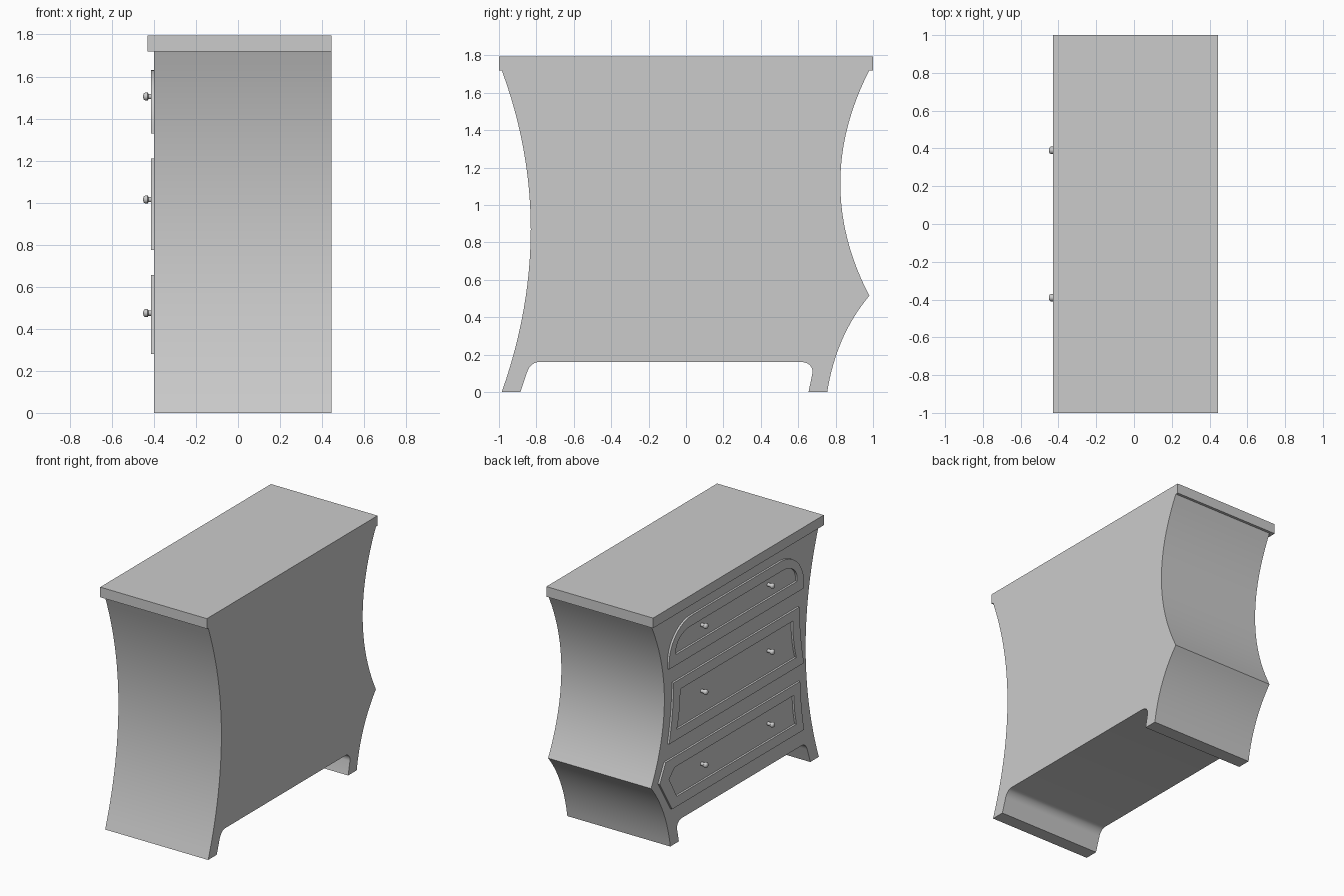
import bpy, bmesh, math
from mathutils import Vector

if "Cube" in bpy.data.objects:
    bpy.data.objects.remove(bpy.data.objects["Cube"], do_unlink=True)

grey = bpy.data.materials.new("plain grey")
grey.use_nodes = True
COLOUR = (0.6, 0.6, 0.6, 1)
grey.diffuse_color = COLOUR
grey.node_tree.nodes["Principled BSDF"].inputs["Base Color"].default_value = COLOUR

BACK, FACE, PANEL = 0.445, -0.4, -0.415


def curve(a, mid, b, n=24):
    """Points of a smooth bow from a to b that passes through mid."""
    a, mid, b = Vector(a), Vector(mid), Vector(b)
    c = 2 * mid - (a + b) / 2
    return [a * (1 - t) ** 2 + c * 2 * t * (1 - t) + b * t * t
            for t in (i / n for i in range(n + 1))]


def corner(a, c, b, n=12):
    """Quarter-round from a to b pulled toward the corner c."""
    a, c, b = Vector(a), Vector(c), Vector(b)
    o = a + b - c
    return [o + (a - o) * math.cos(t) + (b - o) * math.sin(t)
            for t in (i / n * math.pi / 2 for i in range(n + 1))]


def finish(name, bm, angle=30):
    bmesh.ops.recalc_face_normals(bm, faces=bm.faces[:])
    mesh = bpy.data.meshes.new(name)
    bm.to_mesh(mesh)
    bm.free()
    mesh.materials.append(grey)
    obj = bpy.data.objects.new(name, mesh)
    bpy.context.collection.objects.link(obj)
    bpy.ops.object.select_all(action='DESELECT')
    obj.select_set(True)
    bpy.context.view_layer.objects.active = obj
    bpy.ops.object.shade_smooth_by_angle(angle=math.radians(angle))
    return obj


def extrude_outline(name, outline, x0, x1):
    bm = bmesh.new()
    face = bm.faces.new([bm.verts.new((x0, y, z)) for y, z in outline])
    moved = bmesh.ops.extrude_face_region(bm, geom=[face], use_keep_orig=True)["geom"]
    bmesh.ops.translate(bm, vec=(x1 - x0, 0, 0),
                        verts=[v for v in moved if isinstance(v, bmesh.types.BMVert)])
    return finish(name, bm)


def frame(name, outer, inner):
    """Raised drawer border between two outlines of equal length."""
    bm = bmesh.new()
    loops = [[bm.verts.new((x, y, z)) for y, z in line]
             for x, line in ((FACE, outer), (PANEL, outer), (PANEL, inner), (FACE, inner))]
    n = len(outer)
    for k in range(4):
        a, b = loops[k], loops[(k + 1) % 4]
        for i in range(n):
            j = (i + 1) % n
            bm.faces.new((a[i], a[j], b[j], b[i]))
    return finish(name, bm)


def knob(name, y, z):
    profile = [(0.0, 0.013), (-0.026, 0.013), (-0.03, 0.019), (-0.042, 0.019),
               (-0.048, 0.014), (-0.051, 0.006)]
    bm = bmesh.new()
    rings = [[bm.verts.new((FACE + dx, y + r * math.cos(a), z + r * math.sin(a)))
              for a in (i * math.tau / 16 for i in range(16))] for dx, r in profile]
    for a, b in zip(rings, rings[1:]):
        for i in range(16):
            bm.faces.new((a[i], a[i - 1], b[i - 1], b[i]))
    bm.faces.new(rings[0])
    bm.faces.new(rings[-1])
    return finish(name, bm, 40)


# Carcass: bowed sides, one with a pointed hip, and an arched base between the feet
body = (curve((-0.985, 0), (-0.83, 0.87), (-0.985, 1.72))
        + curve((0.98, 1.72), (0.825, 1.115), (0.98, 0.515))
        + curve((0.98, 0.515), (0.835, 0.28), (0.755, 0), 16)[1:]
        + [Vector((0.655, 0))]
        + corner((0.676, 0.1), (0.685, 0.16), (0.62, 0.16), 8)
        + corner((-0.79, 0.16), (-0.835, 0.16), (-0.85, 0.105), 8)
        + [Vector((-0.885, 0))])
extrude_outline("carcass", body, FACE, BACK)

# Top slab
extrude_outline("top_slab", [(-1, 1.72), (1, 1.72), (1, 1.795), (-1, 1.795)], -0.43, BACK)


# Drawer borders
def arched(w, low, high, rw, rh):
    left = corner((w, high - rh), (w, high), (w - rw, high))
    return [(w, low)] + [tuple(p) for p in left] + [(-y, z) for y, z in reversed(left)] + [(-w, low)]


frame("upper_drawer_border", arched(0.79, 1.33, 1.63, 0.27, 0.26),
      arched(0.71, 1.41, 1.555, 0.17, 0.12))


def tapered(top, bottom, low, high):
    right = curve((top, high), ((top + bottom) / 2 - 0.012, (low + high) / 2), (bottom, low), 8)
    return [tuple(p) for p in right] + [(-y, z) for y, z in reversed(right)]


frame("middle_drawer_border", tapered(0.737, 0.79, 0.775, 1.21),
      tapered(0.66, 0.7, 0.85, 1.135))
frame("lower_drawer_border",
      [(0.83, 0.655), (0.9, 0.52), (0.755, 0.28), (-0.79, 0.28), (-0.76, 0.46), (-0.745, 0.655)],
      [(0.725, 0.58), (0.79, 0.515), (0.7, 0.355), (-0.7, 0.355), (-0.68, 0.46), (-0.67, 0.58)])

# Paired knobs
for row, z in (("upper", 1.505), ("middle", 1.015), ("lower", 0.475)):
    for side, y in (("a", 0.39), ("b", -0.39)):
        knob(f"{row}_knob_{side}", y, z)
